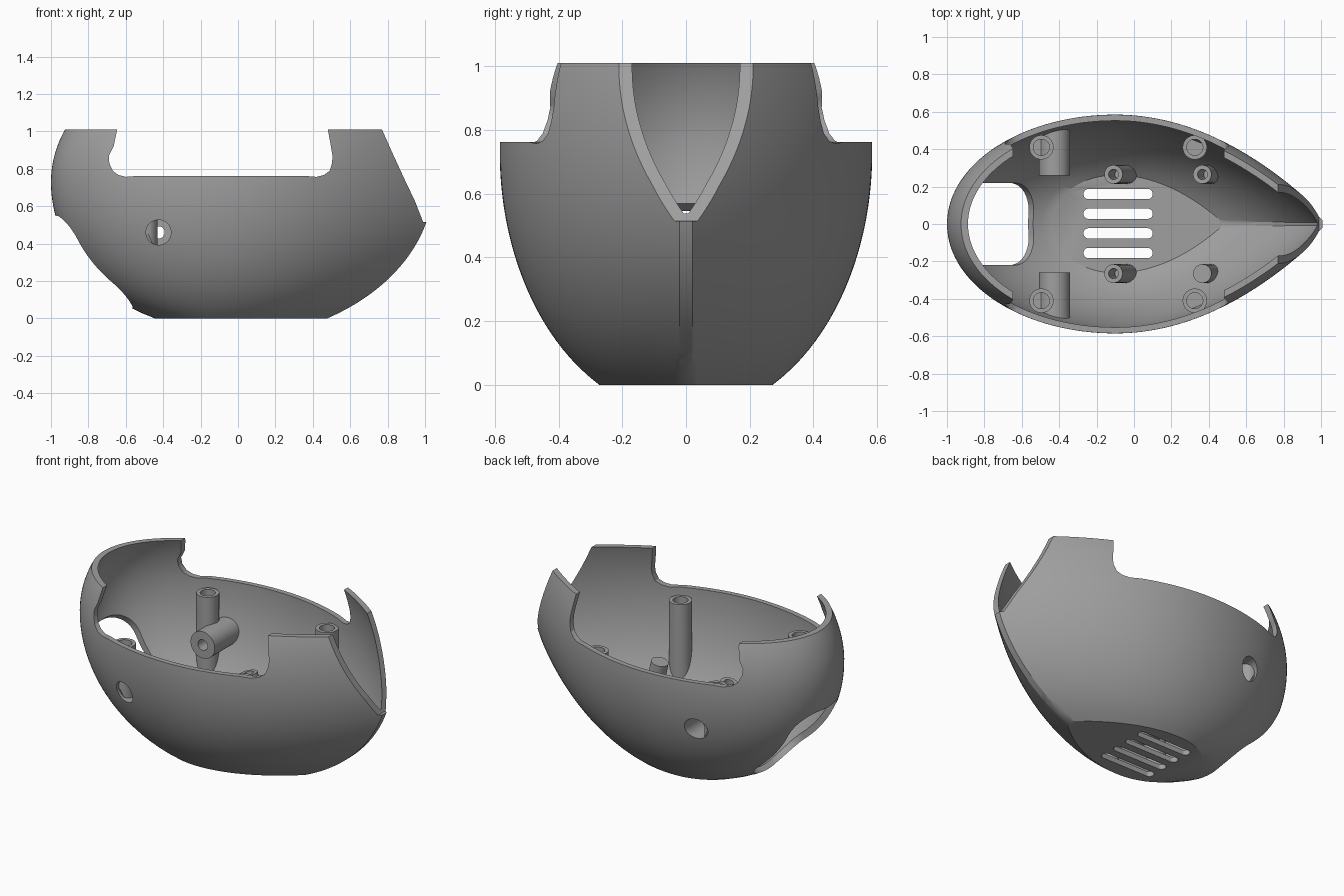
import bpy, bmesh
from math import sin, cos, pi, sqrt, radians
from mathutils import Matrix, Vector

if "Cube" in bpy.data.objects:
    bpy.data.objects.remove(bpy.data.objects["Cube"])

grey = bpy.data.materials.new("plain grey")
grey.use_nodes = True
grey.diffuse_color = (0.35, 0.35, 0.35, 1)
grey.node_tree.nodes["Principled BSDF"].inputs["Base Color"].default_value = (0.35, 0.35, 0.35, 1)


def make(name, bm):
    bmesh.ops.recalc_face_normals(bm, faces=bm.faces)
    mesh = bpy.data.meshes.new(name)
    bm.to_mesh(mesh)
    bm.free()
    mesh.materials.append(grey)
    obj = bpy.data.objects.new(name, mesh)
    bpy.context.collection.objects.link(obj)
    return obj


def activate(obj):
    bpy.ops.object.select_all(action='DESELECT')
    obj.select_set(True)
    bpy.context.view_layer.objects.active = obj


def boolean(obj, other, operation='DIFFERENCE', keep=False):
    activate(obj)
    mod = obj.modifiers.new("cut", 'BOOLEAN')
    mod.operation, mod.solver, mod.object = operation, 'EXACT', other
    bpy.ops.object.modifier_apply(modifier=mod.name)
    if not keep:
        bpy.data.objects.remove(other)


def prism(name, points, depth, matrix):
    """Polygon in the local XY plane, extruded both ways along local Z."""
    bm = bmesh.new()
    face = bm.faces.new([bm.verts.new((x, y, -depth / 2)) for x, y in points])
    extruded = bmesh.ops.extrude_face_region(bm, geom=[face])["geom"]
    moved = [v for v in extruded if isinstance(v, bmesh.types.BMVert)]
    bmesh.ops.translate(bm, verts=moved, vec=(0, 0, depth))
    bm.transform(matrix)
    return make(name, bm)


def rod(name, start, end, radius):
    """Round bar between two points."""
    start, end = Vector(start), Vector(end)
    axis = end - start
    bm = bmesh.new()
    bmesh.ops.create_cone(bm, cap_ends=True, segments=40, radius1=radius,
                          radius2=radius, depth=axis.length)
    turn = axis.to_track_quat('Z', 'Y').to_matrix().to_4x4()
    bm.transform(Matrix.Translation((start + end) / 2) @ turn)
    return make(name, bm)


def rounded_box(width, height, r, steps=10):
    points = []
    for i, (sx, sy) in enumerate([(1, 1), (-1, 1), (-1, -1), (1, -1)]):
        for k in range(steps + 1):
            a = pi / 2 * (i + k / steps)
            points.append((sx * (width / 2 - r) + r * cos(a),
                           sy * (height / 2 - r) + r * sin(a)))
    return points


# Teardrop hull, built from horizontal outlines
MIDDLE, CREST = 0.73, -0.1


def swell(z, low, high):
    return sqrt(1 - ((z - MIDDLE) / (low if z < MIDDLE else high)) ** 2)


def outline(z, steps=40):
    width = 0.585 * swell(z, 0.825, 0.72)
    rear = 0.9 * swell(z, 0.79, 0.70)
    nose = 1.145 * swell(z, 0.845, 0.95)
    half = []
    for i in range(steps + 1):
        u = sin(pi / 2 * (1 - i / steps)) if i else 1
        u = 1 - i / steps
        half.append((CREST + nose * u, 0.02 + (width - 0.02) * (1 - u * u)))
    for i in range(1, steps):
        a = pi / 2 * i / steps
        half.append((CREST - rear * sin(a), width * cos(a)))
    other = [(x, -y) for x, y in reversed(half)]
    return half + [(CREST - rear, 0)] + other


def hull(name, closed):
    bm = bmesh.new()
    rings = []
    for i in range(41):
        z = 1.1 * i / 40
        rings.append([bm.verts.new((x, y, z)) for x, y in outline(z)])
    for a, b in zip(rings, rings[1:]):
        for j in range(len(a)):
            k = (j + 1) % len(a)
            bm.faces.new((a[j], a[k], b[k], b[j]))
    bm.faces.new(rings[0])
    if closed:
        bm.faces.new(rings[-1])
    return make(name, bm)


shell = hull("shell", False)
activate(shell)
thick = shell.modifiers.new("wall", 'SOLIDIFY')
thick.thickness, thick.offset, thick.use_even_offset = 0.032, -1, True
bpy.ops.object.modifier_apply(modifier=thick.name)

# Solid core that trims the bosses to the inside of the wall
core = hull("core", True)
core.data.transform(Matrix.Translation((0, 0, 0.01)) @ Matrix.Diagonal((0.98, 0.975, 1, 1)))

# Openings seen from the side: level top, long side notches, pointed end
SIDEWAYS = Matrix.Rotation(pi / 2, 4, 'X')
level = [(-2, 1.01), (2, 1.01), (2, 2), (-2, 2)]
notch = [(-0.645, 1.05), (-0.648, 1.0), (-0.665, 0.92), (-0.69, 0.87), (-0.688, 0.83),
         (-0.67, 0.79), (-0.64, 0.767), (-0.6, 0.757), (-0.54, 0.762), (0.36, 0.762),
         (0.42, 0.757), (0.46, 0.767), (0.49, 0.79), (0.503, 0.83), (0.505, 0.87),
         (0.495, 0.93), (0.482, 1.0), (0.48, 1.05)]
nose_cut = [(0.99, 0.515), (0.945, 0.63), (0.89, 0.745), (0.83, 0.875), (0.77, 1.01),
            (0.74, 1.1), (1.4, 1.1), (1.4, 0.515)]
for points in (level, notch, nose_cut):
    boolean(shell, prism("cutter", points, 3, SIDEWAYS))

# Large rounded opening in the blunt end
tilt = Vector((-0.77, 0, -0.64)).to_track_quat('Z', 'Y').to_matrix().to_4x4()
place = Matrix.Translation((-0.765, 0, 0.305)) @ tilt
flip = abs((tilt @ Vector((1, 0, 0))).y) > 0.5
size = (0.44, 0.64) if flip else (0.64, 0.44)
boolean(shell, prism("cutter", rounded_box(*size, 0.17), 0.5, place))

# Floor vents and the small drain hole in the keel
for i in range(4):
    spot = Matrix.Translation((-0.085, -0.155 + 0.105 * i, 0))
    boolean(shell, prism("cutter", rounded_box(0.37, 0.055, 0.027), 0.2, spot))
boolean(shell, rod("cutter", (0.58, 0, 0.19), (0.75, 0, 0.01), 0.042))

parts = [shell]
for side, label in ((1, "left"), (-1, "right")):
    # Horizontal screw boss with a counterbored hole through the wall
    def across(y):
        return (-0.425, side * y, 0.46)
    boss = rod("side_boss_" + label, across(0.26), across(0.7), 0.083)
    boolean(boss, core, 'INTERSECT', True)
    for obj in (boss, shell):
        boolean(obj, rod("cutter", across(0.2), across(0.8), 0.033))
        boolean(obj, rod("cutter", across(0.36), across(0.8), 0.067))
    parts.append(boss)

    # Tall posts along the wall and short leaning posts on the floor
    for x, end in ((-0.495, "rear"), (0.325, "front")):
        y = side * 0.41
        post = rod(f"tall_post_{end}_{label}", (x, y, 0), (x, y, 0.71), 0.065)
        boolean(post, core, 'INTERSECT', True)
        boolean(post, rod("cutter", (x, y, 0.5), (x, y, 0.8), 0.043))
        parts.append(post)
    for x, end in ((-0.11, "rear"), (0.365, "front")):
        y = side * 0.265
        post = rod(f"short_post_{end}_{label}", (x + 0.08, y, 0), (x, y, 0.37), 0.05)
        boolean(post, core, 'INTERSECT', True)
        boolean(post, rod("cutter", (x + 0.035, y, 0.21), (x - 0.01, y, 0.42), 0.027))
        parts.append(post)

bpy.data.objects.remove(core)
for obj in parts:
    activate(obj)
    bpy.ops.object.shade_smooth_by_angle(angle=radians(30))
